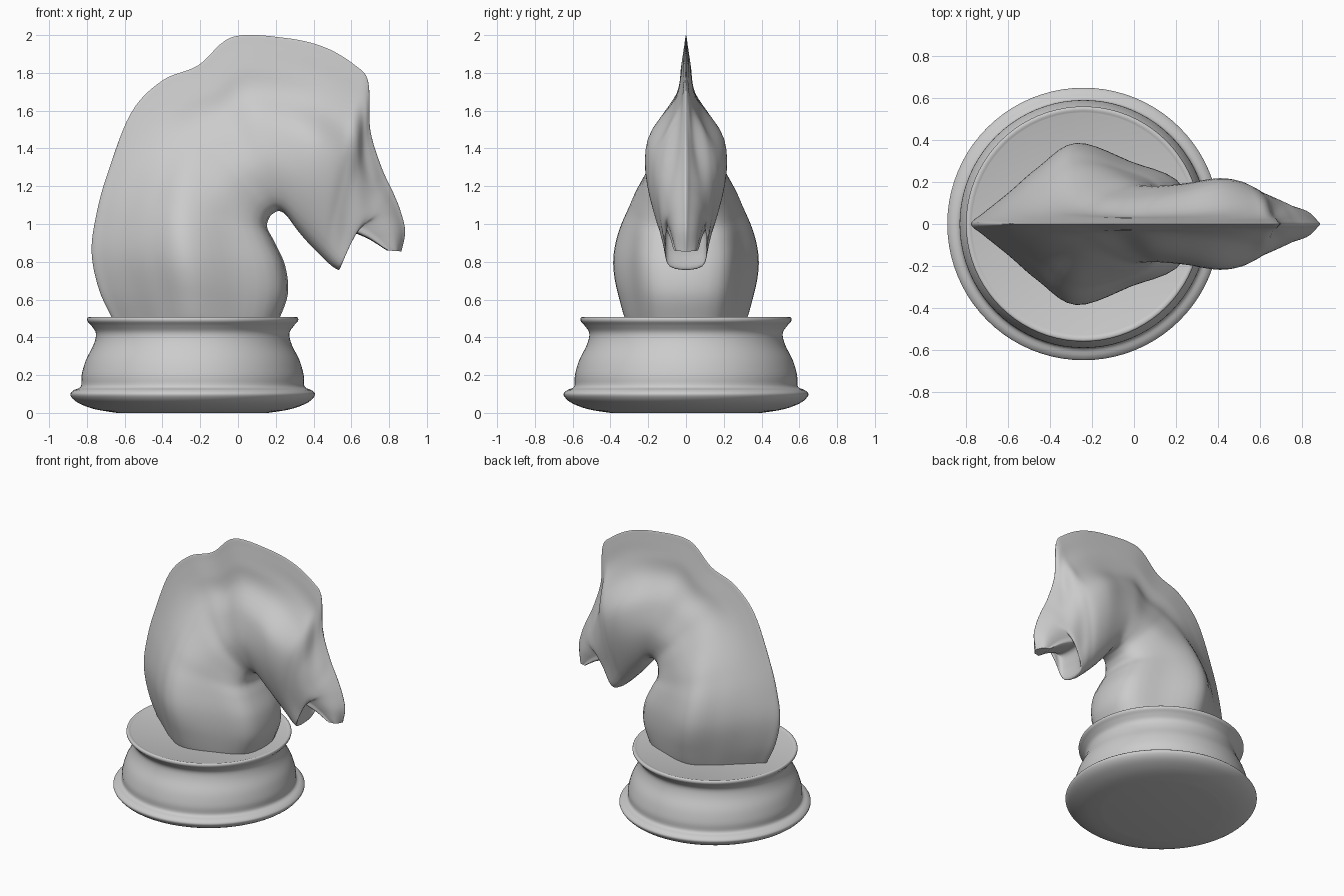
import bpy, bmesh, math

if "Cube" in bpy.data.objects:
    bpy.data.objects.remove(bpy.data.objects["Cube"])


def spline(pts, steps, closed=False):
    """Catmull-Rom curve through tuples of any length."""
    n, out = len(pts), []
    for i in range(n if closed else n - 1):
        if closed:
            q = [pts[(i + k) % n] for k in (-1, 0, 1, 2)]
        else:
            q = [pts[min(max(i + k, 0), n - 1)] for k in (-1, 0, 1, 2)]
        for s in range(steps):
            t = s / steps
            out.append(tuple(
                0.5 * (2 * b + (c - a) * t + (2 * a - 5 * b + 4 * c - d) * t * t
                       + (3 * b - a - 3 * c + d) * t ** 3)
                for a, b, c, d in zip(*q)))
    if not closed:
        out.append(tuple(pts[-1]))
    return out


def loft(name, rings, angle):
    """Skin closed rings of equal length and cap both ends."""
    bm = bmesh.new()
    rows = [[bm.verts.new(p) for p in r] for r in rings]
    n = len(rows[0])
    for a, b in zip(rows, rows[1:]):
        for i in range(n):
            j = (i + 1) % n
            bm.faces.new((a[i], a[j], b[j], b[i]))
    bm.faces.new(rows[0])
    bm.faces.new(rows[-1])
    bmesh.ops.recalc_face_normals(bm, faces=bm.faces)
    me = bpy.data.meshes.new(name)
    bm.to_mesh(me)
    bm.free()
    ob = bpy.data.objects.new(name, me)
    bpy.context.collection.objects.link(ob)
    bpy.context.view_layer.objects.active = ob
    ob.select_set(True)
    bpy.ops.object.shade_smooth_by_angle(angle=math.radians(angle))
    ob.select_set(False)
    return ob


# Turned base: radius, height
profile = [(0.40, 0.0), (0.52, 0.02), (0.61, 0.055), (0.648, 0.095), (0.63, 0.12),
           (0.592, 0.14), (0.588, 0.20), (0.565, 0.28), (0.525, 0.36), (0.512, 0.42),
           (0.535, 0.46), (0.557, 0.485), (0.557, 0.503), (0.545, 0.507), (0.53, 0.502)]
SEG = 80
loft("base", [[(-0.24 + r * math.cos(2 * math.pi * k / SEG),
                r * math.sin(2 * math.pi * k / SEG), z) for k in range(SEG)]
              for r, z in spline(profile, 4)], 50)

# Horse outline, section by section: crest x, z, then throat x, z
outline = [(-0.66, 0.49, 0.19, 0.49), (-0.735, 0.65, 0.235, 0.63),
           (-0.775, 0.85, 0.22, 0.78), (-0.75, 1.05, 0.165, 0.91),
           (-0.69, 1.27, 0.13, 0.99), (-0.565, 1.59, 0.145, 1.05),
           (-0.40, 1.76, 0.175, 1.08), (-0.21, 1.84, 0.21, 1.09),
           (-0.03, 1.99, 0.25, 1.07), (0.25, 1.985, 0.31, 1.0),
           (0.46, 1.935, 0.37, 0.935), (0.62, 1.84, 0.43, 0.875),
           (0.69, 1.75, 0.47, 0.835), (0.70, 1.5, 0.515, 0.79),
           (0.76, 1.3, 0.547, 0.78), (0.82, 1.17, 0.552, 0.87),
           (0.86, 1.07, 0.575, 0.96), (0.885, 0.96, 0.68, 0.93),
           (0.865, 0.855, 0.79, 0.86)]

# Half widths from crest to throat at chosen sections
T = (0.18, 0.32, 0.5, 0.75, 1.0)
widths = {0: (0.14, 0.24, 0.32, 0.27, 0.15), 2: (0.15, 0.27, 0.385, 0.30, 0.175),
          4: (0.095, 0.18, 0.285, 0.26, 0.15), 5: (0.05, 0.10, 0.185, 0.22, 0.125),
          6: (0.035, 0.06, 0.135, 0.185, 0.11), 8: (0.027, 0.045, 0.14, 0.185, 0.10),
          10: (0.027, 0.075, 0.205, 0.20, 0.09), 12: (0.035, 0.11, 0.17, 0.16, 0.085),
          13: (0.055, 0.125, 0.15, 0.13, 0.085), 14: (0.07, 0.108, 0.13, 0.115, 0.085),
          16: (0.055, 0.08, 0.095, 0.097, 0.088), 18: (0.03, 0.045, 0.052, 0.055, 0.055)}
keys = sorted(widths)


def width_at(s):
    """Smooth interpolation of the width rows (cubic, uneven spacing)."""
    i = max(k for k in range(len(keys) - 1) if keys[k] <= s)
    lo, hi = keys[i], keys[i + 1]
    f, h = (s - lo) / (hi - lo), hi - lo
    out = []
    for c in range(5):
        def slope(k):
            a, b = keys[max(k - 1, 0)], keys[min(k + 1, len(keys) - 1)]
            return (widths[b][c] - widths[a][c]) / (b - a)
        out.append((2 * f**3 - 3 * f**2 + 1) * widths[lo][c]
                   + (f**3 - 2 * f**2 + f) * h * slope(i)
                   + (3 * f**2 - 2 * f**3) * widths[hi][c]
                   + (f**3 - f**2) * h * slope(i + 1))
    return out


# Horse head and neck with thin mane ridge
STEPS = 6
rings = []
for n, (ox, oz, ix, iz) in enumerate(spline(outline, STEPS)):
    w = width_at(n / STEPS)
    half = [(0.06, w[0] * 0.36)] + list(zip(T, w))
    loop = [(0.0, 0.0)] + half + [(t, -y) for t, y in reversed(half)]
    rings.append([(ox + (ix - ox) * t, y, oz + (iz - oz) * t)
                  for t, y in spline(loop, 5, True)])
loft("horse_head", rings, 60)
